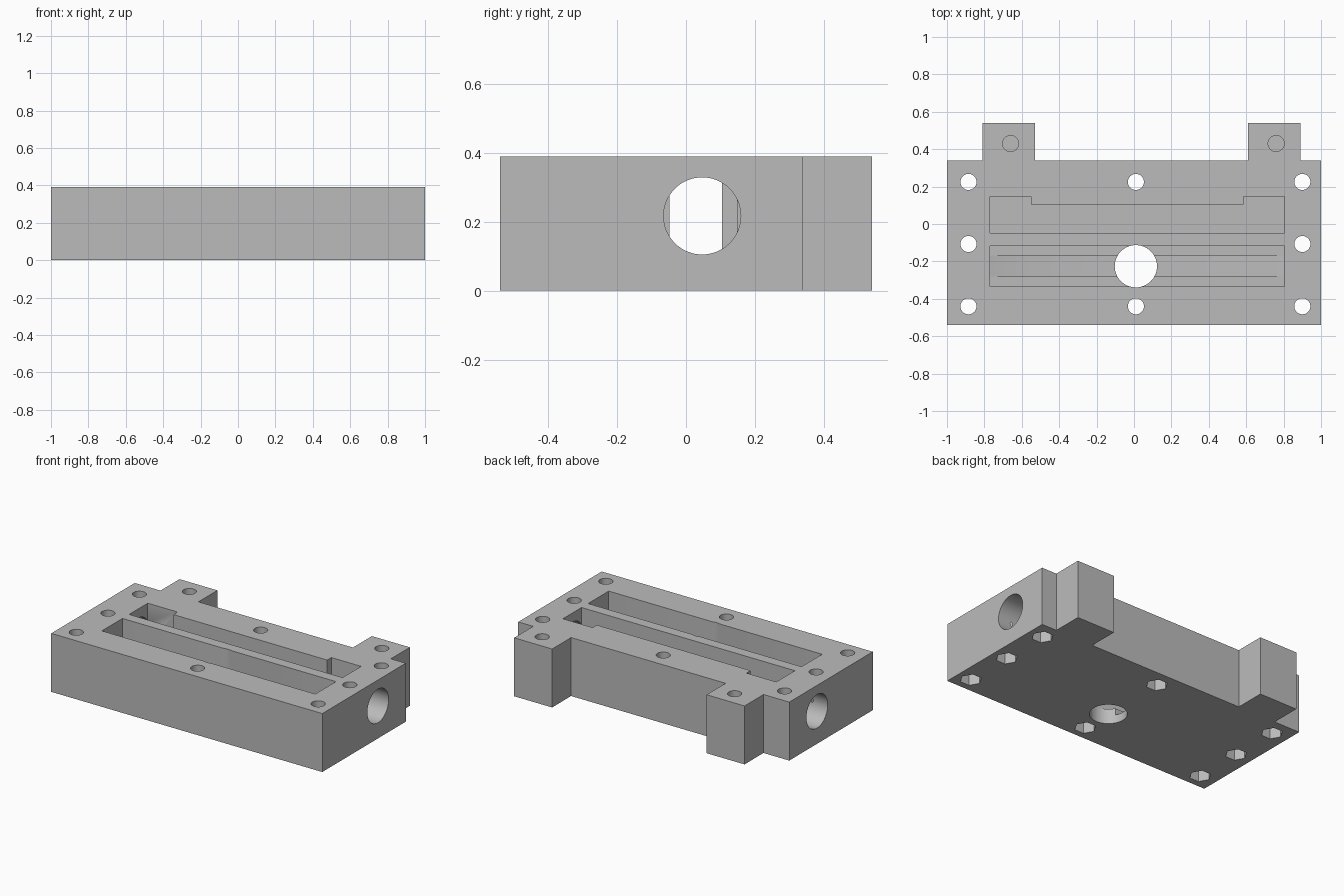
import bpy, bmesh, math
from mathutils import Matrix

cube = bpy.data.objects.get("Cube")
if cube:
    bpy.data.objects.remove(cube, do_unlink=True)

HEIGHT = 0.39
MID_X = 0.01

grey = bpy.data.materials.new("plain grey")
grey.use_nodes = True
colour = (0.5, 0.5, 0.5, 1)
grey.diffuse_color = colour
grey.node_tree.nodes["Principled BSDF"].inputs["Base Color"].default_value = colour


def new_object(name, bm):
    bmesh.ops.recalc_face_normals(bm, faces=bm.faces)
    mesh = bpy.data.meshes.new(name)
    bm.to_mesh(mesh)
    bm.free()
    mesh.materials.append(grey)
    obj = bpy.data.objects.new(name, mesh)
    bpy.context.collection.objects.link(obj)
    return obj


def prism(name, outline, low, high, along_y=False):
    """Extrude a flat outline up z, or an x-z outline along y."""
    bm = bmesh.new()
    place = (lambda a, b: (a, low, b)) if along_y else (lambda a, b: (a, b, low))
    face = bm.faces.new([bm.verts.new(place(a, b)) for a, b in outline])
    new = bmesh.ops.extrude_face_region(bm, geom=[face])["geom"]
    verts = [v for v in new if isinstance(v, bmesh.types.BMVert)]
    step = high - low
    bmesh.ops.translate(bm, verts=verts, vec=(0, step, 0) if along_y else (0, 0, step))
    return new_object(name, bm)


def cylinder(name, centre, radius, length, sides=48, rotation=Matrix()):
    bm = bmesh.new()
    bmesh.ops.create_cone(bm, cap_ends=True, segments=sides, radius1=radius,
                          radius2=radius, depth=length,
                          matrix=Matrix.Translation(centre) @ rotation)
    return new_object(name, bm)


def cut(body, cutter):
    mod = body.modifiers.new("cut", "BOOLEAN")
    mod.operation, mod.solver, mod.object = "DIFFERENCE", "EXACT", cutter
    cutter.hide_render = True
    bpy.context.view_layer.objects.active = body
    bpy.ops.object.modifier_apply(modifier=mod.name)
    bpy.data.objects.remove(cutter, do_unlink=True)


# Block with two rear mounting tabs
FRONT, BACK, TAB = -0.54, 0.34, 0.54
body = prism("housing_block", [
    (-1, FRONT), (1, FRONT), (1, BACK), (0.89, BACK), (0.89, TAB), (0.61, TAB),
    (0.61, BACK), (-0.53, BACK), (-0.53, TAB), (-0.81, TAB), (-0.81, BACK), (-1, BACK)],
    0, HEIGHT)

# Rear pocket, wider at both ends
LEFT, RIGHT, FLOOR = -0.77, 0.805, 0.1
cut(body, prism("rear_pocket", [
    (LEFT, -0.048), (RIGHT, -0.048), (RIGHT, 0.148), (0.585, 0.148),
    (0.585, 0.104), (-0.55, 0.104), (-0.55, 0.148), (LEFT, 0.148)], FLOOR, 0.5))

# Front pocket with a ramped groove in its floor
cut(body, prism("front_pocket", [
    (LEFT, -0.335), (RIGHT, -0.335), (RIGHT, -0.118), (LEFT, -0.118)], FLOOR, 0.5))
cut(body, prism("floor_groove", [
    (LEFT, FLOOR), (-0.55, 0.055), (0.575, 0.055), (RIGHT, FLOOR),
    (RIGHT, 0.2), (LEFT, 0.2)], -0.28, -0.168, along_y=True))

# Large hole through the front pocket
cut(body, cylinder("centre_hole", (MID_X, -0.226, 0.2), 0.113, 1, 64))

# Round bores through both end walls
sideways = Matrix.Rotation(math.pi / 2, 4, "Y")
for inner, side in ((LEFT + 0.004, -1), (RIGHT - 0.004, 1)):
    cut(body, cylinder("end_bore", (inner + side * 0.25, 0.047, 0.217),
                       0.112, 0.5, 64, sideways))

# Bolt holes with hexagonal nut recesses underneath
bolts = [(x, y) for x in (-0.885, 0.9) for y in (-0.44, -0.107, 0.225)]
bolts += [(MID_X, y) for y in (-0.44, 0.225)]
turn = Matrix.Rotation(math.pi / 6, 4, "Z")
for x, y in bolts:
    cut(body, cylinder("bolt_hole", (x, y, 0.2), 0.043, 1, 32))
    cut(body, cylinder("nut_recess", (x, y, 0), 0.066, 0.2, 6, turn))

# Blind holes in the tabs
for x in (-0.66, 0.76):
    cut(body, cylinder("tab_hole", (x, 0.43, HEIGHT), 0.043, 0.5, 32))

for obj in bpy.context.selected_objects:
    obj.select_set(False)
body.select_set(True)
bpy.context.view_layer.objects.active = body
bpy.ops.object.shade_smooth_by_angle(angle=math.radians(30))
